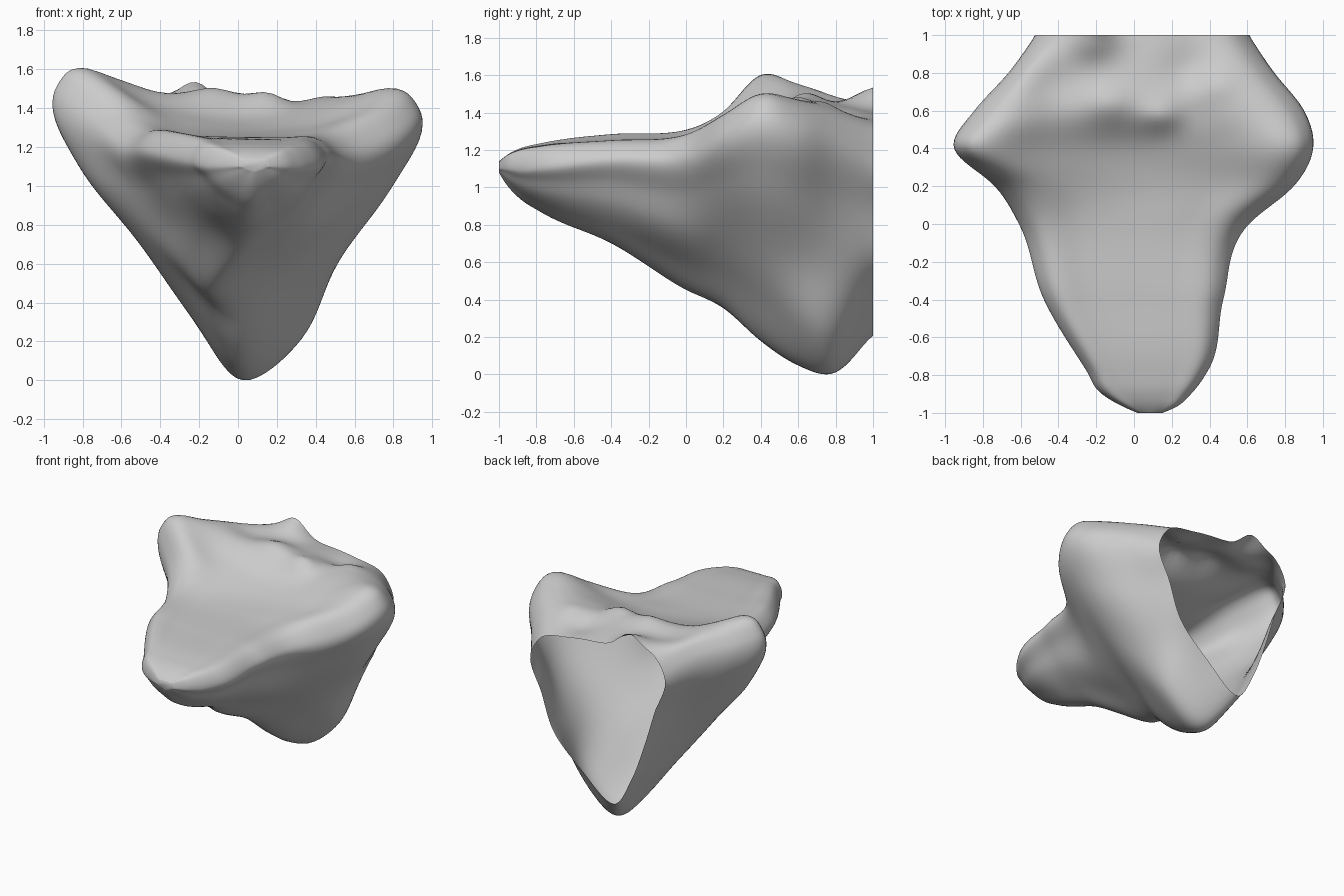
import bpy, bmesh, math

if "Cube" in bpy.data.objects:
    bpy.data.objects.remove(bpy.data.objects["Cube"])

# Stations from front to back. Outline: y, left edge x/z, right edge x/z, top heights left/middle/right
RIM = [
    (-1.00,  0.02, 1.10, 0.15, 1.10, 1.13, 1.14, 1.13),
    (-0.97, -0.05, 1.10, 0.22, 1.10, 1.16, 1.165, 1.16),
    (-0.90, -0.17, 1.10, 0.30, 1.09, 1.20, 1.20, 1.19),
    (-0.78, -0.25, 1.12, 0.39, 1.10, 1.23, 1.225, 1.21),
    (-0.40, -0.48, 1.18, 0.475, 1.15, 1.28, 1.25, 1.24),
    (0.00, -0.61, 1.20, 0.61, 1.16, 1.30, 1.265, 1.27),
    (0.20, -0.73, 1.31, 0.85, 1.27, 1.40, 1.29, 1.38),
    (0.40, -0.955, 1.47, 0.95, 1.36, 1.60, 1.35, 1.49),
    (0.60, -0.84, 1.43, 0.90, 1.32, 1.54, 1.46, 1.44),
    (0.80, -0.66, 1.38, 0.74, 1.27, 1.50, 1.44, 1.39),
    (1.00, -0.52, 1.28, 0.61, 1.15, 1.42, 1.40, 1.31),
]
# Underside: keel x/z and half-depth flank x on the left and right
KEEL = [
    (0.09, 1.08, 0.05, 0.12), (0.08, 1.03, 0.00, 0.17), (0.07, 0.95, -0.08, 0.22),
    (0.06, 0.87, -0.14, 0.28), (0.03, 0.70, -0.29, 0.33), (-0.14, 0.45, -0.39, 0.36),
    (-0.06, 0.35, -0.50, 0.47), (0.00, 0.17, -0.54, 0.55), (0.02, 0.04, -0.47, 0.52),
    (0.02, 0.00, -0.38, 0.47), (-0.10, 0.21, -0.34, 0.42),
]
# Knobs and hollows on the top: x, y, height, radius
BUMPS = [
    (0.15, 0.57, 0.07, 0.07), (0.29, 0.58, -0.04, 0.09), (-0.13, 0.64, 0.05, 0.10),
    (-0.22, 1.00, 0.13, 0.12), (-0.45, 0.75, -0.04, 0.12), (0.28, 0.82, -0.05, 0.12),
    (0.43, 0.74, 0.04, 0.07),
]
STATIONS = [r + k for r, k in zip(RIM, KEEL)]
ROWS, PER_SPAN = 100, 8


def gauss(d, r):
    return math.exp(-(d / r) ** 2)


def hermite(p0, p1, m0, m1, t):
    a, b = t * t * (3 - 2 * t), t * (1 - t)
    return p0 + (p1 - p0) * a + b * (1 - t) * m0 - b * t * m1


def station(y):
    """Station values at y, interpolated without overshoot."""
    s = STATIONS
    i = max(j for j in range(len(s) - 1) if s[j][0] <= y or j == 0)
    h = s[i + 1][0] - s[i][0]
    t = (y - s[i][0]) / h

    def secant(k, c):
        return (s[k + 1][c] - s[k][c]) / (s[k + 1][0] - s[k][0])

    def slope(j, c):
        if j == 0 or j == len(s) - 1:
            return secant(min(j, len(s) - 2), c)
        h0, h1 = s[j][0] - s[j - 1][0], s[j + 1][0] - s[j][0]
        d0, d1 = secant(j - 1, c), secant(j, c)
        m = (d0 * h1 + d1 * h0) / (h0 + h1)
        limit = 3 * min(abs(d0), abs(d1)) + 0.1
        return max(-limit, min(limit, m))

    return [hermite(s[i][c], s[i + 1][c], slope(i, c) * h, slope(i + 1, c) * h, t)
            for c in range(1, len(s[0]))]


def section(y):
    """Closed cross-section ring: over the top left to right, back under the keel."""
    xl, zl, xr, zr, tl, tm, tr, xk, zk, ml, mr = station(y)
    w = xr - xl
    mlz, mrz = zk + 0.45 * (zl - zk), zk + 0.45 * (zr - zk)
    grow = min(1, (y + 1) / 0.4)
    lobe = (0.015 + 0.06 * gauss(y - 0.72, 0.2)) * grow
    wing = gauss(y - 0.42, 0.3)
    edge = 0.08 - 0.035 * wing
    pts = [
        (xl, zl), (xl + edge * w, tl), (xl + 0.27 * w, tm + 0.28 * (tl - tm)),
        (xl + 0.5 * w, tm), (xl + 0.73 * w, tm + 0.28 * (tr - tm)), (xr - edge * w, tr),
        (xr, zr), ((xr + mr) / 2 + 0.06 * wing, (zr + mrz) / 2), (mr, mrz),
        ((mr + xk) / 2 + lobe, (mrz + zk) / 2 - lobe), (xk, zk),
        ((ml + xk) / 2 - 0.02 * grow, (mlz + zk) / 2 - 0.02 * grow), (ml, mlz),
        ((xl + ml) / 2 - 0.08 * wing, (zl + mlz) / 2),
    ]
    ring, n = [], len(pts)
    for i in range(n):
        a, b, c, d = (pts[(i + k) % n] for k in (-1, 0, 1, 2))
        # length-weighted tangents keep the rounded edges clean
        la, lb, lc = (max(math.dist(p, q), 1e-4) for p, q in ((a, b), (b, c), (c, d)))
        for j in range(PER_SPAN):
            v = []
            for e in (0, 1):
                d0, d1, d2 = (b[e] - a[e]) / la, (c[e] - b[e]) / lb, (d[e] - c[e]) / lc
                m0 = (d0 * lb + d1 * la) / (la + lb) * lb
                m1 = (d1 * lc + d2 * lb) / (lb + lc) * lb
                v.append(hermite(b[e], c[e], m0, m1, j / PER_SPAN))
            x, z = v
            if 1 <= i <= 4:
                z += sum(h * gauss(math.hypot(x - bx, y - by), r) for bx, by, h, r in BUMPS)
            ring.append((x, y, z))
    return ring


# Rock shell: lofted skin, closed at the front tip and open at the back
bm = bmesh.new()
rings = []
for k in range(ROWS + 1):
    y = -1 + 2 * (k / ROWS) ** 1.25
    rings.append([bm.verts.new(p) for p in section(y)])
count = len(rings[0])
for lo, hi in zip(rings, rings[1:]):
    for j in range(count):
        bm.faces.new((lo[j], lo[(j + 1) % count], hi[(j + 1) % count], hi[j]))
bm.faces.new(rings[0])

# Soften the station bands, leaving the open rim and the tip in place
inner = [v for ring in rings[2:-1] for v in ring]
for _ in range(5):
    bmesh.ops.smooth_vert(bm, verts=inner, factor=0.5,
                          use_axis_x=True, use_axis_y=False, use_axis_z=True)

# Orient the skin outwards using the front tip face
bmesh.ops.recalc_face_normals(bm, faces=bm.faces)
bm.faces.ensure_lookup_table()
if bm.faces[-1].normal.y > 0:
    bmesh.ops.reverse_faces(bm, faces=bm.faces)
low = min(v.co.z for v in bm.verts)
bmesh.ops.translate(bm, verts=bm.verts, vec=(0, 0, -low))

mesh = bpy.data.meshes.new("floating_rock_shell")
bm.to_mesh(mesh)
bm.free()
mesh.shade_smooth()
rock = bpy.data.objects.new("floating_rock_shell", mesh)
bpy.context.collection.objects.link(rock)
